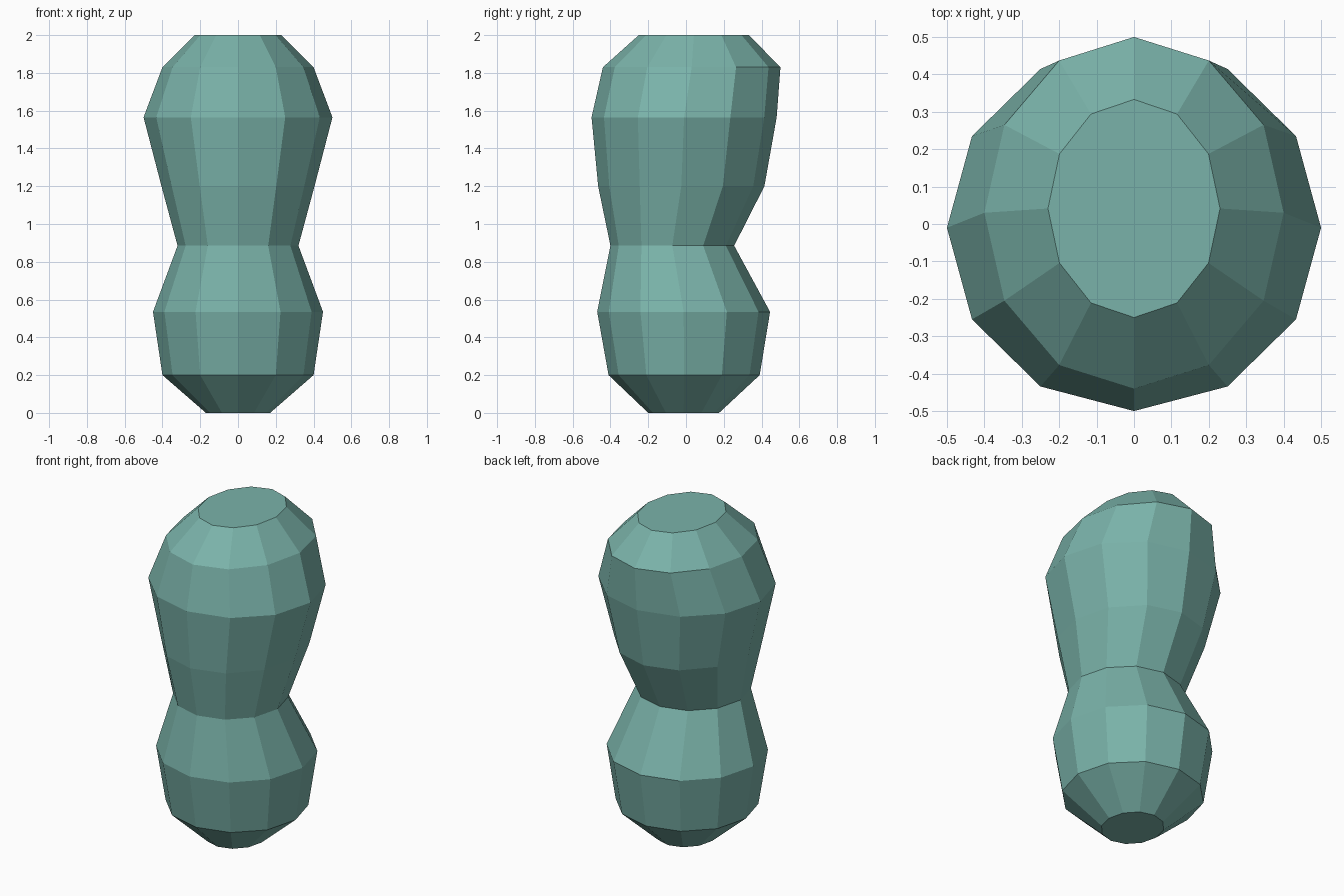
import bpy, bmesh, math

if "Cube" in bpy.data.objects:
    bpy.data.objects.remove(bpy.data.objects["Cube"])

SIDES = 12
# height, half width in x, front y, back y of each ring
RINGS = [
    (0.00, 0.17, -0.20, 0.175),
    (0.20, 0.40, -0.41, 0.39),
    (0.535, 0.45, -0.47, 0.445),
    (0.885, 0.32, -0.40, 0.255),
    (1.20, 0.405, -0.465, 0.415),
    (1.565, 0.50, -0.50, 0.48),
    (1.83, 0.40, -0.44, 0.50),
    (2.00, 0.23, -0.25, 0.333),
]

# Two-lobed body lofted through oval rings
bm = bmesh.new()
loops = []
for z, rx, front, back in RINGS:
    cy, ry = (front + back) / 2, (back - front) / 2
    angles = [2 * math.pi * i / SIDES for i in range(SIDES)]
    loops.append([bm.verts.new((rx * math.cos(a), cy + ry * math.sin(a), z))
                  for a in angles])
for low, high in zip(loops, loops[1:]):
    for i in range(SIDES):
        j = (i + 1) % SIDES
        bm.faces.new((low[i], low[j], high[j], high[i]))

# Flat end caps
bm.faces.new(loops[0][::-1])
bm.faces.new(loops[-1])

mesh = bpy.data.meshes.new("body")
bm.to_mesh(mesh)
bm.free()

# Muted teal surface
teal = bpy.data.materials.new("muted_teal")
teal.diffuse_color = (0.195, 0.45, 0.40, 1)
teal.use_nodes = True
teal.node_tree.nodes["Principled BSDF"].inputs["Base Color"].default_value = teal.diffuse_color
mesh.materials.append(teal)

body = bpy.data.objects.new("body", mesh)
bpy.context.collection.objects.link(body)
